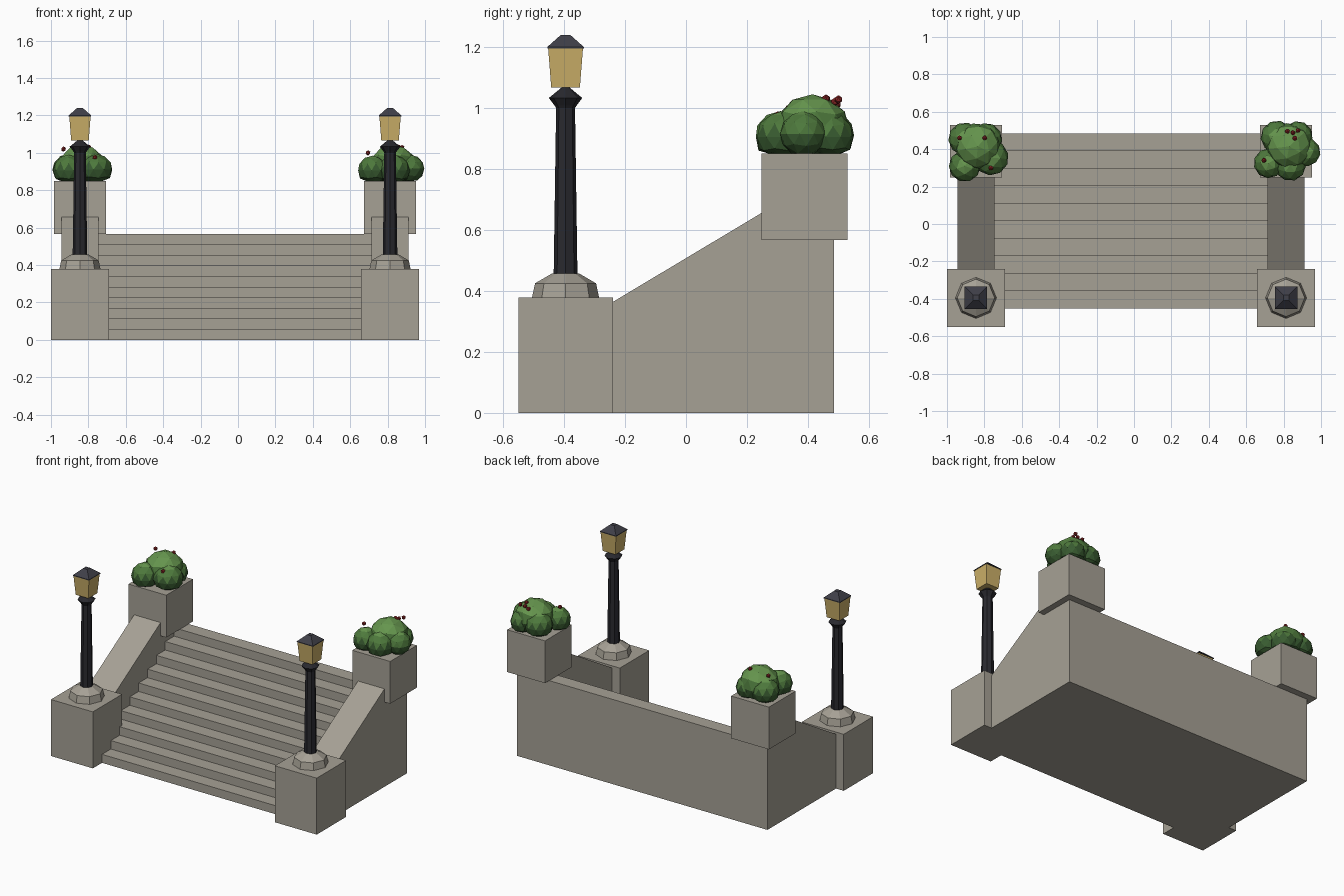
import bpy, bmesh, math
from mathutils import Matrix

if "Cube" in bpy.data.objects:
    bpy.data.objects.remove(bpy.data.objects["Cube"])


def mat(name, r, g, b):
    m = bpy.data.materials.new(name)
    m.diffuse_color = (r, g, b, 1)
    m.use_nodes = True
    m.node_tree.nodes["Principled BSDF"].inputs["Base Color"].default_value = m.diffuse_color
    return m


STONE = mat("stone", .38, .355, .30)
IRON = mat("black_iron", .022, .022, .028)
ROOF = mat("lantern_roof_iron", .05, .05, .065)
GLASS = mat("amber_glass", .60, .43, .14)
LEAF_LOW = mat("dark_leaf", .04, .105, .03)
LEAF_MID = mat("mid_leaf", .075, .19, .045)
LEAF_TOP = mat("light_leaf", .13, .30, .075)
BERRY = mat("red_berry", .27, .02, .02)


def finish(name, bm, *mats):
    bmesh.ops.recalc_face_normals(bm, faces=bm.faces)
    me = bpy.data.meshes.new(name)
    bm.to_mesh(me)
    bm.free()
    for m in mats:
        me.materials.append(m)
    ob = bpy.data.objects.new(name, me)
    bpy.context.collection.objects.link(ob)
    return ob


def extrude_x(name, profile, x0, x1, m):
    """Extrude a (y, z) outline from x0 to x1."""
    bm = bmesh.new()
    face = bm.faces.new([bm.verts.new((x0, y, z)) for y, z in profile])
    ext = bmesh.ops.extrude_face_region(bm, geom=[face])["geom"]
    verts = [v for v in ext if isinstance(v, bmesh.types.BMVert)]
    bmesh.ops.translate(bm, verts=verts, vec=(x1 - x0, 0, 0))
    return finish(name, bm, m)


def box(name, x0, x1, y0, y1, z0, z1, m):
    return extrude_x(name, [(y0, z0), (y1, z0), (y1, z1), (y0, z1)], x0, x1, m)


def turned(name, cx, cy, profile, sides, turn, m):
    """Stack of polygon rings from (radius, z) pairs, capped at both ends."""
    bm = bmesh.new()
    rings = []
    for r, z in profile:
        ang = [turn + 2 * math.pi * i / sides for i in range(sides)]
        rings.append([bm.verts.new((cx + r * math.cos(a), cy + r * math.sin(a), z)) for a in ang])
    for a, b in zip(rings, rings[1:]):
        for i in range(sides):
            j = (i + 1) % sides
            bm.faces.new((a[i], a[j], b[j], b[i]))
    bm.faces.new(rings[0])
    bm.faces.new(rings[-1])
    return finish(name, bm, m)


def bush(name, lobes, z_floor):
    """Cluster of faceted lobes with a flat underside, greener towards the top."""
    bm = bmesh.new()
    for x, y, z, r, h in lobes:
        mtx = Matrix.Translation((x, y, z)) @ Matrix.Rotation(x * 9 + y * 5, 4, 'Z') \
            @ Matrix.Diagonal((r, r, h, 1))
        bmesh.ops.create_icosphere(bm, subdivisions=2, radius=1, matrix=mtx)
    for v in bm.verts:
        v.co.z = max(v.co.z, z_floor)
    bmesh.ops.dissolve_degenerate(bm, dist=1e-5, edges=bm.edges)
    for f in bm.faces:
        z = f.calc_center_median().z
        f.material_index = 0 if z < .925 else 1 if z < .975 else 2
    return finish(name, bm, LEAF_LOW, LEAF_MID, LEAF_TOP)


MID = -.016          # staircase centre line
Y_BACK = .485
TOP = .567

# stair flight as one stepped profile
steps, y0 = 10, -.453
run, rise = (Y_BACK - y0) / steps, TOP / steps
profile = [(Y_BACK, 0), (y0, 0)]
for i in range(steps):
    profile += [(y0 + i * run, (i + 1) * rise), (y0 + (i + 1) * run, (i + 1) * rise)]
extrude_x("stair_flight", profile, -.76, .73, STONE)

for side, s in (("left", -1), ("right", 1)):
    def span(c, w):
        return MID + s * c - w, MID + s * c + w

    # side wall with sloped coping
    wall = [(-.25, 0), (Y_BACK, 0), (Y_BACK, TOP), (.255, TOP), (.255, .62), (-.25, .318)]
    extrude_x(side + "_side_wall", wall, *span(.829, .098), STONE)
    cap = [(-.25, .318), (.255, .62), (.255, .66), (-.25, .358)]
    extrude_x(side + "_wall_coping", cap, *span(.829, .098), STONE)

    # front pedestal and rear planter block
    box(side + "_lamp_pedestal", *span(.829, .155), -.55, -.24, 0, .378, STONE)
    box(side + "_planter_block", *span(.829, .14), .248, .53, .567, .85, STONE)

    # lamp post
    cx, cy = MID + s * .829, -.395
    turned(side + "_lamp_base", cx, cy,
           [(.11, .378), (.10, .425), (.045, .457)], 8, 0, STONE)
    turned(side + "_lamp_post", cx, cy,
           [(.039, .455), (.031, 1.0), (.036, 1.008), (.055, 1.033), (.04, 1.045), (.012, 1.068)],
           8, 0, IRON)
    q, d = math.pi / 4, math.sqrt(2)
    turned(side + "_lantern_glass", cx, cy,
           [(.047 * d, 1.067), (.057 * d, 1.195)], 4, q, GLASS)
    turned(side + "_lantern_roof", cx, cy,
           [(.06 * d, 1.195), (.06 * d, 1.2), (.015 * d, 1.24)], 4, q, ROOF)

# bushes: x, y, z, radius, half height of each lobe
bush("left_bush", [(-.835, .415, .925, .125, .12), (-.905, .31, .905, .085, .085),
                   (-.765, .355, .91, .095, .085), (-.905, .455, .91, .088, .085),
                   (-.79, .455, .905, .085, .08)], .85)
bush("right_bush", [(.83, .415, .925, .125, .12), (.72, .325, .905, .08, .08),
                    (.765, .465, .91, .088, .085), (.92, .385, .915, .077, .075),
                    (.835, .315, .905, .085, .085), (.875, .47, .905, .08, .08)], .85)

# berries
berries = {
    "left": [(-.933, .46, 1.02), (-.798, .46, 1.03), (-.765, .30, .975)],
    "right": [(.695, .34, 1.0), (.82, .495, 1.012), (.85, .488, 1.02),
              (.877, .5, 1.028), (.86, .458, 1.03)],
}
for side, spots in berries.items():
    bm = bmesh.new()
    for p in spots:
        bmesh.ops.create_icosphere(bm, subdivisions=1, radius=.014, matrix=Matrix.Translation(p))
    finish(side + "_berries", bm, BERRY)
